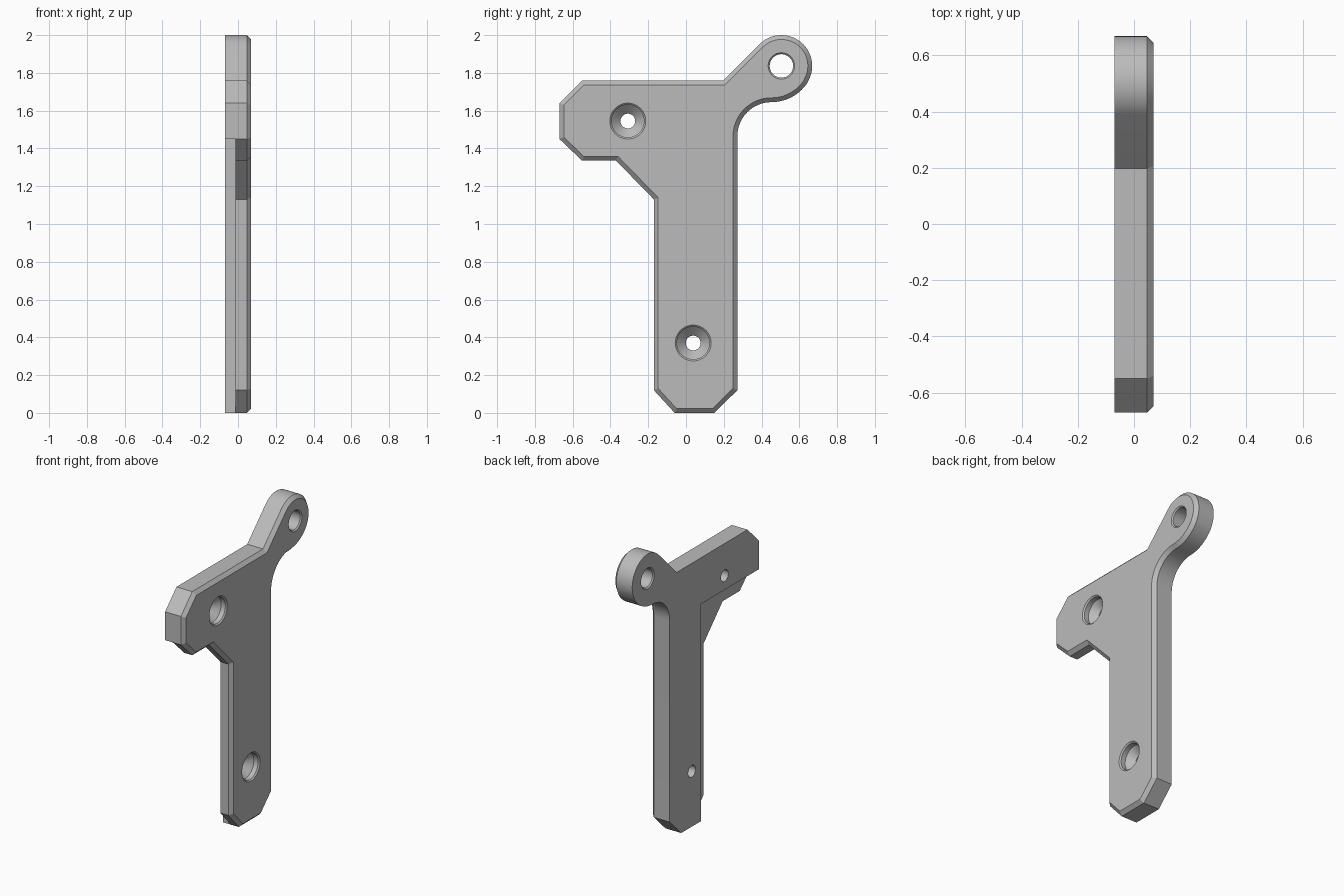
import bpy, bmesh
from math import sin, cos, pi, radians

old = bpy.data.objects.get("Cube")
if old:
    bpy.data.objects.remove(old, do_unlink=True)

grey = bpy.data.materials.new("plain grey")
grey.use_nodes = True
COLOUR = (0.5, 0.5, 0.5, 1)
grey.diffuse_color = COLOUR
grey.node_tree.nodes["Principled BSDF"].inputs["Base Color"].default_value = COLOUR

BACK, FRONT, STEP, BEVEL = -0.07, 0.07, -0.012, 0.023


def arc(cy, cz, r, start, end, n):
    angles = [radians(start + (end - start) * i / n) for i in range(n + 1)]
    return [(cy + r * cos(a), cz + r * sin(a)) for a in angles]


def inset(points, d):
    """Mitred inward offset of a counter-clockwise outline."""
    result = []
    for i, (y, z) in enumerate(points):
        (py, pz), (ny, nz) = points[i - 1], points[(i + 1) % len(points)]
        normals = []
        for dy, dz in ((y - py, z - pz), (ny - y, nz - z)):
            length = (dy * dy + dz * dz) ** 0.5
            normals.append((-dz / length, dy / length))
        (ay, az), (by, bz) = normals
        k = d / (1 + ay * by + az * bz)
        result.append((y + k * (ay + by), z + k * (az + bz)))
    return result


def loft(name, sections):
    """Capped solid through (x, outline) sections."""
    bm = bmesh.new()
    rings = [[bm.verts.new((x, y, z)) for y, z in pts] for x, pts in sections]
    n = len(rings[0])
    for a, b in zip(rings, rings[1:]):
        for i in range(n):
            j = (i + 1) % n
            bm.faces.new((a[i], a[j], b[j], b[i]))
    bm.faces.new(rings[0][::-1])
    bm.faces.new(rings[-1])
    bmesh.ops.recalc_face_normals(bm, faces=bm.faces)
    mesh = bpy.data.meshes.new(name)
    bm.to_mesh(mesh)
    bm.free()
    mesh.materials.append(grey)
    obj = bpy.data.objects.new(name, mesh)
    bpy.context.collection.objects.link(obj)
    return obj


def turned(name, y, z, profile):
    """Round cutter along x from (x, radius) pairs."""
    return loft(name, [(x, arc(y, z, r, 0, 352.5, 47)) for x, r in profile])


# Plate outline in (y, z), counter-clockwise
outline = [(-0.06, 0), (0.15, 0), (0.272, 0.12)]
outline += arc(0.452, 1.465, 0.18, 180, 90, 16)            # inner fillet
outline += arc(0.452, 1.875, 0.23, -90, -34.5, 10)[1:]     # underside of eye
outline += arc(0.505, 1.837, 0.163, -34.5, 135, 30)[1:]    # round eye
outline += [(0.197, 1.76), (-0.55, 1.76), (-0.67, 1.64), (-0.67, 1.45),
            (-0.55, 1.335), (-0.37, 1.335), (-0.17, 1.13), (-0.17, 0.12)]
bracket = loft("bracket_plate", [(BACK, outline), (FRONT - BEVEL, outline),
                                 (FRONT, inset(outline, BEVEL))])

# Rebate along the rear of the arm and the stem
rebate = [(-0.9, -0.2), (-0.06, -0.2), (-0.06, 1.45), (-0.9, 1.45)]
cutters = [loft("rear_rebate_cutter", [(BACK - 0.1, rebate), (STEP, rebate)])]

# Countersunk screw holes
for name, y, z in (("arm", -0.308, 1.545), ("stem", 0.038, 0.37)):
    cutters.append(turned(name + "_screw_cutter", y, z, [
        (BACK - 0.05, 0.039), (-0.015, 0.039), (0.03, 0.086),
        (0.062, 0.086), (FRONT, 0.095), (FRONT + 0.05, 0.095)]))

# Eye hole with softened rims
cutters.append(turned("eye_hole_cutter", 0.505, 1.837, [
    (BACK - 0.05, 0.07), (BACK, 0.07), (BACK + 0.008, 0.062),
    (FRONT - 0.008, 0.062), (FRONT, 0.07), (FRONT + 0.05, 0.07)]))

bpy.ops.object.select_all(action='DESELECT')
bracket.select_set(True)
bpy.context.view_layer.objects.active = bracket
for cutter in cutters:
    cutter.hide_render = True
    mod = bracket.modifiers.new(cutter.name, 'BOOLEAN')
    mod.operation, mod.solver, mod.object = 'DIFFERENCE', 'EXACT', cutter
    bpy.ops.object.modifier_apply(modifier=mod.name)
    bpy.data.objects.remove(cutter, do_unlink=True)
bpy.ops.object.shade_smooth_by_angle(angle=pi / 7)
